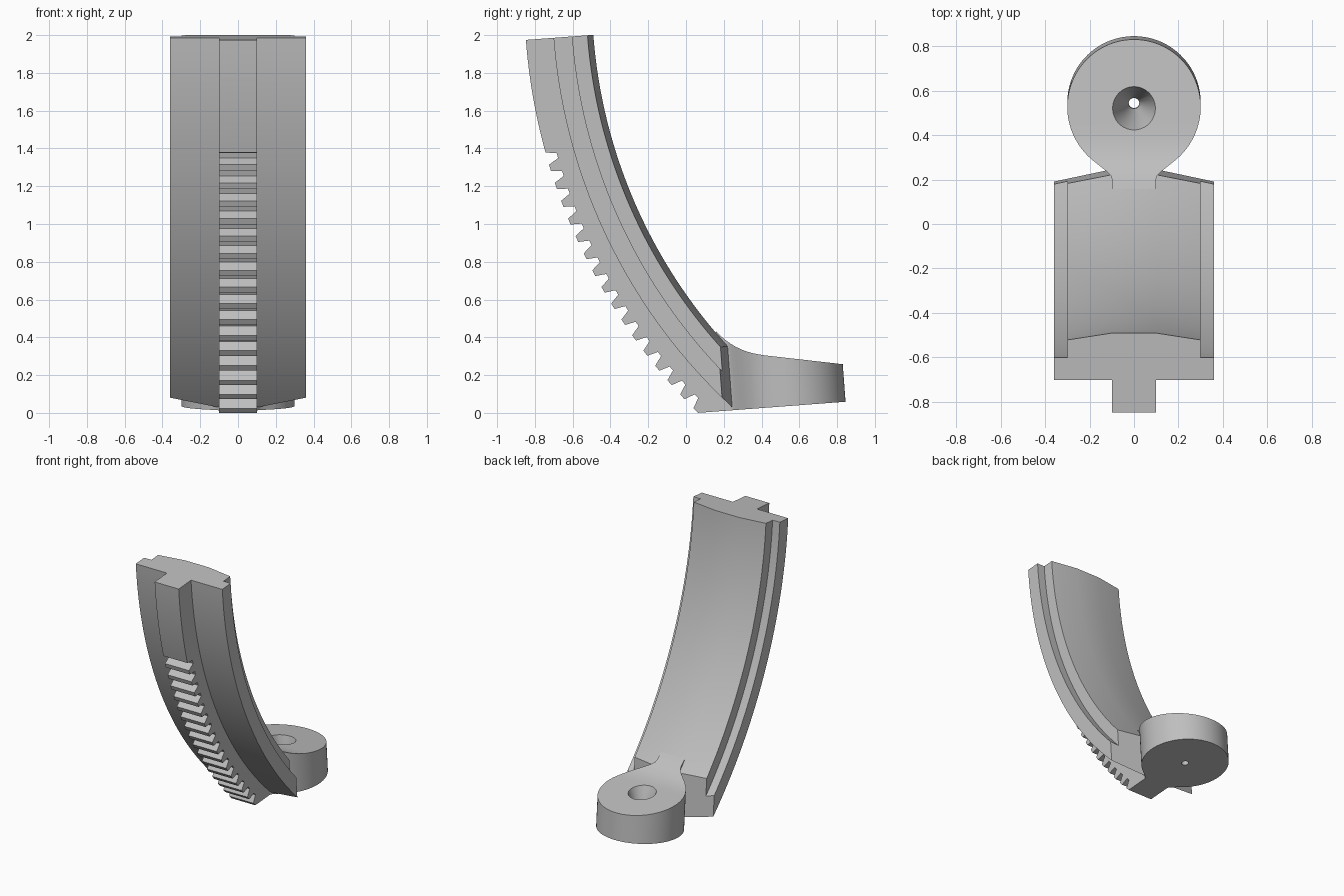
import bpy
import bmesh
from math import sin, cos, pi, asin, radians
from mathutils import Matrix, Vector

cube = bpy.data.objects.get("Cube")
if cube:
    bpy.data.objects.remove(cube, do_unlink=True)

grey = bpy.data.materials.new("plain grey")
grey.use_nodes = True
grey.diffuse_color = (0.52, 0.52, 0.52, 1)
grey.node_tree.nodes["Principled BSDF"].inputs["Base Color"].default_value = grey.diffuse_color

# The whole part leans back slightly; parts are built upright, then tilted
TILT = Matrix.Translation((0, 0.06, 0)) @ Matrix.Rotation(radians(4.3), 4, 'X')
CY, CZ = 2.353, 2.037           # centre of the arc
R_TOOTH, R_FRONT, R_STEP, R_EDGE, R_BACK = 3.11, 2.963, 2.863, 2.783, 2.752
DISC_Y, DISC_R = 0.487, 0.30


def arc(r, phi):
    return CY - r * cos(phi), CZ - r * sin(phi)


def finish(name, bm):
    bmesh.ops.remove_doubles(bm, verts=bm.verts, dist=1e-5)
    bmesh.ops.recalc_face_normals(bm, faces=bm.faces)
    bm.transform(TILT)
    mesh = bpy.data.meshes.new(name)
    bm.to_mesh(mesh)
    bm.free()
    mesh.materials.append(grey)
    obj = bpy.data.objects.new(name, mesh)
    bpy.context.collection.objects.link(obj)
    return obj


def smooth(obj):
    bpy.ops.object.select_all(action='DESELECT')
    obj.select_set(True)
    bpy.context.view_layer.objects.active = obj
    bpy.ops.object.shade_smooth_by_angle(angle=radians(30))


def loft(bm, sections):
    """Skin a list of closed sections and cap both ends."""
    rings = [[bm.verts.new(p) for p in s] for s in sections]
    n = len(rings[0])
    for a, b in zip(rings, rings[1:]):
        for i in range(n):
            j = (i + 1) % n
            bm.faces.new((a[i], a[j], b[j], b[i]))
    bm.faces.new(rings[0])
    bm.faces.new(rings[-1])


# Curved slab with stepped sides and a gently crowned back
half = [(0.36, R_FRONT), (0.36, R_STEP), (0.30, R_STEP), (0.30, R_EDGE), (0.10, R_BACK)]
section = half + [(-x, r) for x, r in reversed(half)]
bm = bmesh.new()
STEPS = 54
loft(bm, [[(x, *arc(r, 0.9 * i / STEPS)) for x, r in section] for i in range(STEPS + 1)])
# Trim the foot flat, then to a shallow wedge
cuts = [((0, 0, 0), (0, 0, -1)),
        ((0, 0.207, 0), (0.196, 1, 0)),
        ((0, 0.207, 0), (-0.196, 1, 0))]
for point, normal in cuts:
    bmesh.ops.recalc_face_normals(bm, faces=bm.faces)
    bmesh.ops.bisect_plane(bm, geom=bm.verts[:] + bm.edges[:] + bm.faces[:], dist=1e-6,
                           plane_co=point, plane_no=Vector(normal).normalized(),
                           clear_outer=True)
    bmesh.ops.holes_fill(bm, edges=[e for e in bm.edges if e.is_boundary], sides=0)
smooth(finish("curved_slab", bm))

# Front rib with rack teeth on its lower part
TEETH, DEPTH, TOP = 16, 0.056, 0.195
END = asin(CZ / R_TOOTH)
pitch = (END - TOP) / TEETH
outline = [arc(R_TOOTH, TOP * i / 12) for i in range(13)]
for k in range(TEETH):
    start = TOP + k * pitch
    outline += [arc(R_TOOTH - DEPTH, start + 0.18 * pitch),
                arc(R_TOOTH - DEPTH, start + 0.46 * pitch),
                arc(R_TOOTH, start + 0.66 * pitch),
                arc(R_TOOTH, start + pitch)]
R_IN = R_FRONT - 0.008
foot = asin(CZ / R_IN)
outline += [arc(R_IN, foot * (1 - i / 40)) for i in range(41)]
bm = bmesh.new()
loft(bm, [[(x, y, z) for y, z in outline] for x in (-0.1, 0.1)])
smooth(finish("toothed_rib", bm))


# Round lug, joined to the slab by a flared neck with a swept top
def lug_height(y):
    return 0.269 - 0.19 * (y - 0.42) + 4.1 * max(0, 0.42 - y) ** 3


plan = [(0.13, 0.099), (0.15, 0.099), (0.17, 0.099), (0.185, 0.104),
        (0.205, 0.125), (0.23, 0.158)]
first = asin(0.19 / DISC_R)
for i in range(49):
    t = first + (pi - first) * i / 48
    plan.append((DISC_Y - DISC_R * cos(t), max(DISC_R * sin(t), 0.002)))
bm = bmesh.new()
loft(bm, [[(-w, y, 0), (w, y, 0), (w, y, lug_height(y)), (-w, y, lug_height(y))]
          for y, w in plan])
lug = finish("round_lug", bm)

# Countersunk hole through the lug
profile = [(0.024, -0.1), (0.024, 0.04), (0.094, 0.25), (0.110, 0.30)]
bm = bmesh.new()
loft(bm, [[(r * cos(2 * pi * i / 40), DISC_Y + r * sin(2 * pi * i / 40), z)
           for i in range(40)] for r, z in profile])
cutter = finish("hole_cutter", bm)
cutter.hide_render = True
hole = lug.modifiers.new("hole", 'BOOLEAN')
hole.operation = 'DIFFERENCE'
hole.solver = 'EXACT'
hole.object = cutter
bpy.context.view_layer.objects.active = lug
bpy.ops.object.modifier_apply(modifier=hole.name)
bpy.data.objects.remove(cutter, do_unlink=True)
smooth(lug)
